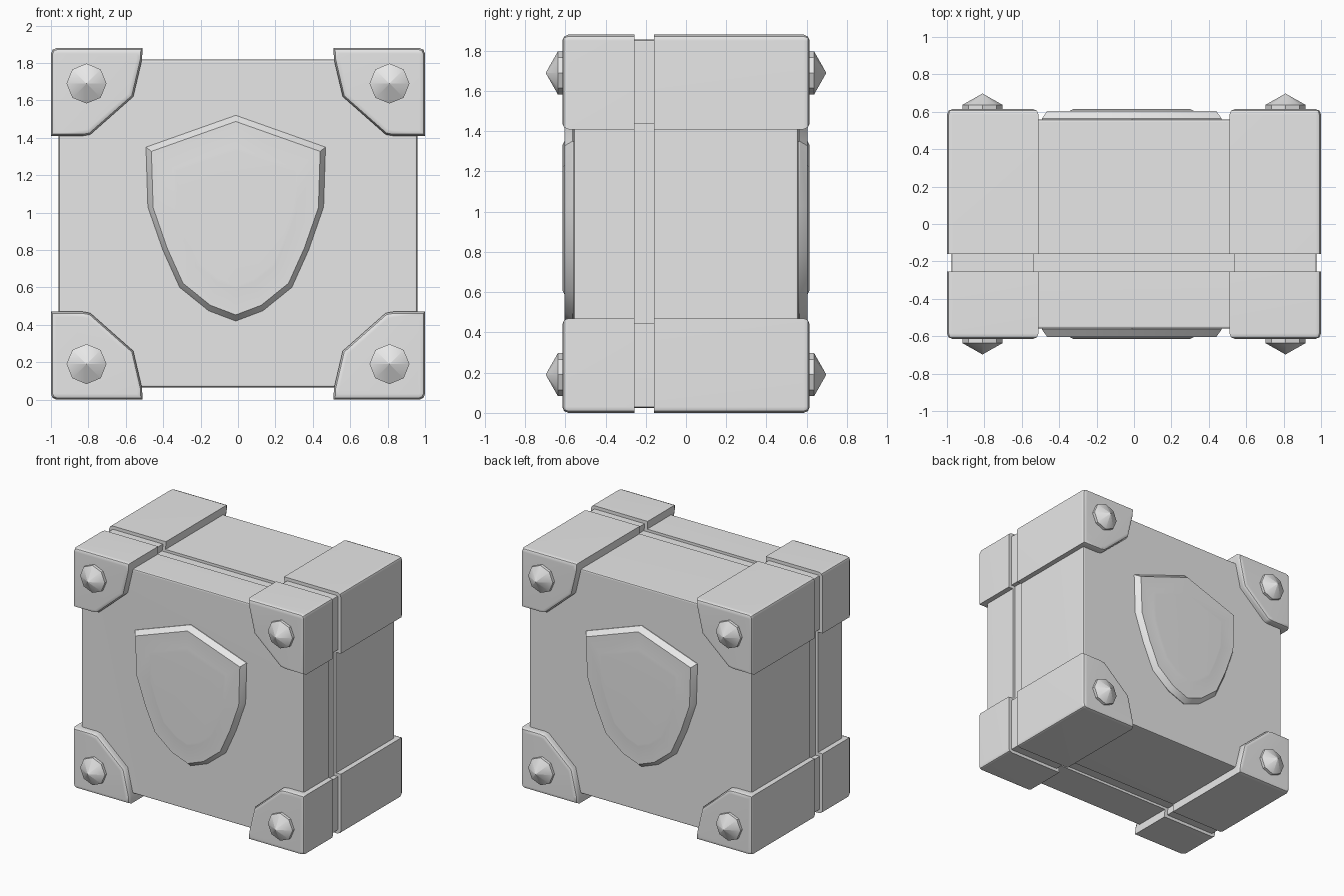
import bpy
import bmesh
import math
from mathutils import Vector

cube = bpy.data.objects.get("Cube")
if cube:
    bpy.data.objects.remove(cube, do_unlink=True)

HEIGHT = 1.88
GROOVE = (-0.255, -0.16)

grey = bpy.data.materials.new("plain_grey")
grey.use_nodes = True
grey.diffuse_color = (0.8, 0.8, 0.8, 1)
grey.node_tree.nodes["Principled BSDF"].inputs["Base Color"].default_value = (0.8, 0.8, 0.8, 1)


def inset(points, d):
    """Offset a convex outline inwards by d with mitred corners."""
    pts = [Vector(p) for p in points]
    area = sum(a.x * b.y - b.x * a.y for a, b in zip(pts, pts[1:] + pts[:1]))
    side = 1 if area > 0 else -1
    result = []
    for i, p in enumerate(pts):
        e1 = (p - pts[i - 1]).normalized()
        e2 = (pts[(i + 1) % len(pts)] - p).normalized()
        n1 = Vector((-e1.y, e1.x)) * side
        n2 = Vector((-e2.y, e2.x)) * side
        result.append(p + (n1 + n2) * d / (1 + n1.dot(n2)))
    return result


def loft(name, rings):
    """Skin a list of (y, xz outline) rings and cap both ends."""
    bm = bmesh.new()
    loops = [[bm.verts.new((p[0], y, p[1])) for p in pts] for y, pts in rings]
    for a, b in zip(loops, loops[1:]):
        for i in range(len(a)):
            j = (i + 1) % len(a)
            bm.faces.new((a[i], a[j], b[j], b[i]))
    bm.faces.new(loops[0])
    bm.faces.new(loops[-1])
    bmesh.ops.remove_doubles(bm, verts=bm.verts, dist=0.0005)
    bmesh.ops.recalc_face_normals(bm, faces=bm.faces)
    mesh = bpy.data.meshes.new(name)
    bm.to_mesh(mesh)
    bm.free()
    mesh.materials.append(grey)
    obj = bpy.data.objects.new(name, mesh)
    bpy.context.collection.objects.link(obj)
    bpy.ops.object.select_all(action="DESELECT")
    obj.select_set(True)
    bpy.context.view_layer.objects.active = obj
    bpy.ops.object.shade_smooth_by_angle(angle=math.radians(35))
    weighted = obj.modifiers.new("flat_face_normals", "WEIGHTED_NORMAL")
    weighted.keep_sharp = True
    return obj


def grooved_block(name, outline, depth, bevel, cut):
    """Rounded-end prism along y with a shallow band cut around it."""
    soft = bevel * 0.3
    steps = [(-depth, bevel), (-depth + soft, soft), (-depth + bevel, 0),
             (GROOVE[0], 0), (GROOVE[0], cut), (GROOVE[1], cut), (GROOVE[1], 0),
             (depth - bevel, 0), (depth - soft, soft), (depth, bevel)]
    return loft(name, [(y, inset(outline, d)) for y, d in steps])


# Main body
r = 0.015
quarter = [(0.96 - r, 0.877), (0.96 - r * 0.3, 0.877 - r * 0.3), (0.96, 0.877 - r)]
body = []
for sx, sz in ((1, 1), (1, -1), (-1, -1), (-1, 1)):
    part = quarter if sx == sz else quarter[::-1]
    body += [(sx * x, 0.942 + sz * z) for x, z in part]
grooved_block("crate_body", body, 0.56, r, 0.02)

# Corner guards, measured inwards from the outer corner
guard = [(0, 0.03), (0.009, 0.009), (0.03, 0), (0.49, 0), (0.487, 0.06),
         (0.44, 0.26), (0.21, 0.463), (0.17, 0.47), (0, 0.47)]
for sx, side in ((1, "left"), (-1, "right")):
    for top, level in ((True, "upper"), (False, "lower")):
        outline = [(sx * (1 - a), HEIGHT - b if top else b) for a, b in guard]
        grooved_block(f"{level}_{side}_corner_guard", outline, 0.615, 0.03, 0.025)

        # Pointed studs on both ends of each guard
        cx, cz = sx * 0.81, HEIGHT - 0.19 if top else 0.19
        for sy, end in ((-1, "front"), (1, "back")):
            rings = []
            for y, radius in ((0.6, 0.107), (0.637, 0.107), (0.697, 0.001)):
                rings.append((sy * y, [(cx + radius * math.cos(k * math.pi / 4),
                                        cz + radius * math.sin(k * math.pi / 4))
                                       for k in range(8)]))
            loft(f"{end}_{level}_{side}_stud", rings)

# Raised shields with an inner panel
half = [(0.48, 1.35), (0.47, 1.03), (0.39, 0.80), (0.30, 0.60), (0.145, 0.475)]
shield = [(0, 1.52)] + half + [(0, 0.42)] + [(-x, z) for x, z in reversed(half)]


def scaled(s):
    return [(-0.012 + x * s, 0.97 + (z - 0.97) * s) for x, z in shield]


for sy, end in ((-1, "front"), (1, "back")):
    loft(f"{end}_shield", [(sy * y, scaled(s)) for y, s in (
        (0.55, 1), (0.565, 1), (0.605, 0.94), (0.605, 0.69), (0.614, 0.655))])
